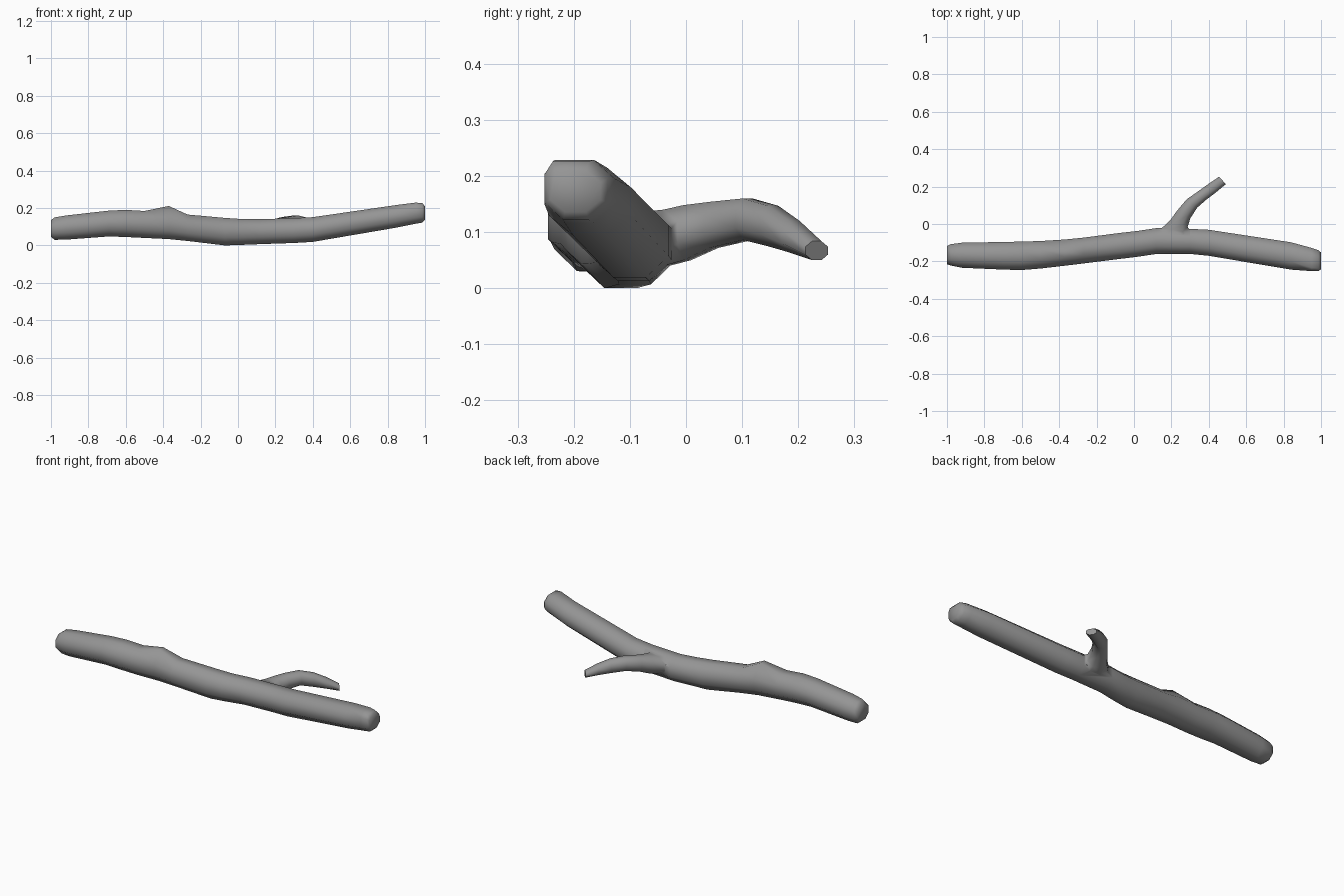
import bpy, bmesh, math
from mathutils import Vector

if "Cube" in bpy.data.objects:
    bpy.data.objects.remove(bpy.data.objects["Cube"])

SIDES = 8

def limb(name, rings):
    """Skin a faceted tube; ring = (centre, travel angle in plan, half width, half height)."""
    bm = bmesh.new()
    loops = []
    k = 1 / math.cos(math.pi / SIDES)
    for c, ang, hw, hh in rings:
        side = Vector((-math.sin(ang), math.cos(ang), 0))
        loop = []
        for i in range(SIDES):
            t = 2 * math.pi * (i + 0.5) / SIDES
            p = Vector(c) + side * (hw * k * math.cos(t))
            p.z += hh * k * math.sin(t)
            loop.append(bm.verts.new(p))
        loops.append(loop)
    for a, b in zip(loops, loops[1:]):
        for i in range(SIDES):
            j = (i + 1) % SIDES
            bm.faces.new((a[i], a[j], b[j], b[i]))
    bm.faces.new(loops[0])
    bm.faces.new(loops[-1])
    bmesh.ops.recalc_face_normals(bm, faces=bm.faces)
    mesh = bpy.data.meshes.new(name)
    bm.to_mesh(mesh)
    bm.free()
    ob = bpy.data.objects.new(name, mesh)
    bpy.context.collection.objects.link(ob)
    return ob

# Dark grey bark
bark = bpy.data.materials.new("bark")
bark.diffuse_color = (0.3, 0.3, 0.3, 1)
bark.use_nodes = True
bark.node_tree.nodes["Principled BSDF"].inputs["Base Color"].default_value = bark.diffuse_color

# Main stick: x, y min, y max, z min, z max
profile = [
    (-1.00, -.215, -.118, .045, .135),
    (-0.98, -.222, -.108, .030, .150),
    (-0.92, -.234, -.100, .031, .160),
    (-0.69, -.244, -.096, .048, .186),
    (-0.60, -.246, -.094, .045, .190),
    (-0.50, -.238, -.091, .040, .184),
    (-0.37, -.223, -.083, .034, .187),
    (-0.27, -.211, -.073, .024, .165),
    (-0.07, -.186, -.047, .000, .147),
    (0.02, -.175, -.037, .003, .141),
    (0.12, -.160, -.022, .007, .140),
    (0.30, -.160, -.026, .013, .146),
    (0.40, -.170, -.031, .019, .151),
    (0.84, -.244, -.098, .094, .215),
    (0.95, -.252, -.128, .116, .229),
    (0.985, -.252, -.140, .122, .226),
    (1.00, -.242, -.152, .136, .210),
]
stick = limb("main_stick", [((x, (a + b) / 2, (c + d) / 2), 0, (b - a) / 2, (d - c) / 2)
                            for x, a, b, c, d in profile])
stick.data.materials.append(bark)

for v in stick.data.vertices:
    # Knot on the top
    if abs(v.co.x + 0.37) < 0.01 and v.co.z > 0.17:
        v.co.z = 0.211
        v.co.y = -0.16 + (v.co.y + 0.153) * 0.6
    # Squarer upper front corner at the right end
    if v.co.x > 0.94 and v.co.y < -0.2:
        if v.co.z > 0.207:
            v.co.y -= 0.018
        elif v.co.z > 0.175:
            v.co.z += 0.008

# Side branch with a flared root, bending over toward the tip
r = math.radians
branch = limb("side_branch", [
    ((0.215, -.085, .085), r(85), .110, .050),
    ((0.228, -.035, .090), r(80), .080, .050),
    ((0.240, .002, .099), r(70), .050, .049),
    ((0.265, .050, .113), r(62), .041, .041),
    ((0.310, .110, .123), r(53), .036, .037),
    ((0.368, .155, .111), r(43), .031, .036),
    ((0.420, .193, .092), r(40), .030, .028),
    ((0.473, .233, .067), r(42), .027, .017),
])
branch.data.materials.append(bark)

# Fuse branch and stick into one skin
mod = stick.modifiers.new("fuse", 'BOOLEAN')
mod.operation = 'UNION'
mod.solver = 'EXACT'
mod.object = branch
bpy.context.view_layer.objects.active = stick
stick.select_set(True)
bpy.ops.object.modifier_apply(modifier="fuse")
bpy.data.objects.remove(branch, do_unlink=True)
stick.name = "branch_stick"
bpy.ops.object.shade_smooth_by_angle(angle=r(60))
